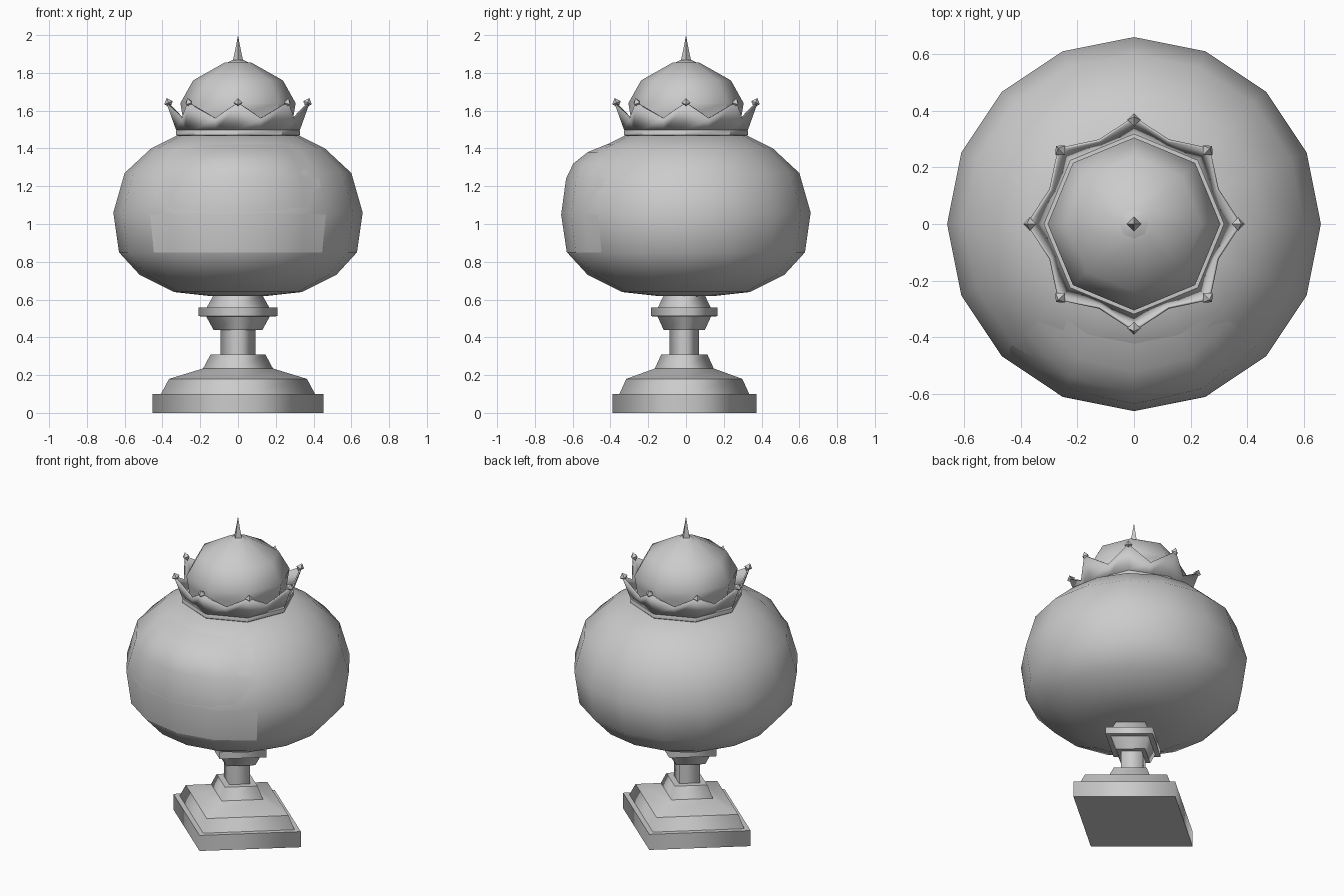
import bpy, bmesh
from math import cos, sin, pi, radians

if "Cube" in bpy.data.objects:
    bpy.data.objects.remove(bpy.data.objects["Cube"])


def make_object(name, bm, angle=40):
    bmesh.ops.recalc_face_normals(bm, faces=bm.faces)
    me = bpy.data.meshes.new(name)
    bm.to_mesh(me)
    bm.free()
    ob = bpy.data.objects.new(name, me)
    bpy.context.collection.objects.link(ob)
    bpy.ops.object.select_all(action='DESELECT')
    ob.select_set(True)
    bpy.context.view_layer.objects.active = ob
    if angle:
        bpy.ops.object.shade_smooth_by_angle(angle=radians(angle))
    return ob


def lathe(name, profile, sides, sy=1.0, y0=0.0, angle=40):
    """Revolve (radius, z) points with the given side count; ends are capped."""
    bm = bmesh.new()
    rings = []
    for r, z in profile:
        if r == 0:
            rings.append([bm.verts.new((0, y0, z))] * sides)
        else:
            rings.append([bm.verts.new((r * cos(2 * pi * i / sides),
                                        r * sin(2 * pi * i / sides) * sy + y0, z))
                          for i in range(sides)])
    for a, b in zip(rings, rings[1:]):
        for i in range(sides):
            j = (i + 1) % sides
            bm.faces.new(list(dict.fromkeys((a[i], a[j], b[j], b[i]))))
    for ring, (r, z) in ((rings[0], profile[0]), (rings[-1], profile[-1])):
        if r:
            bm.faces.new(ring)
    return make_object(name, bm, angle)


# Diamond-plan pedestal, with smooth shading around its four corners
pedestal = lathe("pedestal", [
    (.453, 0), (.453, .10), (.408, .10), (.365, .18), (.185, .235), (.145, .31),
    (.093, .31), (.093, .44), (.13, .44), (.168, .51), (.21, .512), (.21, .557),
    (.165, .559), (.128, .625)], 4, sy=.842, y0=-.009, angle=0)
pedestal.data.shade_smooth()
for e in pedestal.data.edges:
    a, b = (pedestal.data.vertices[i].co for i in e.vertices)
    e.use_edge_sharp = abs(a.z - b.z) < 1e-4

# Round body
lathe("body", [(0, .615), (.16, .62), (.34, .64), (.52, .73), (.63, .85), (.66, 1.06),
               (.60, 1.27), (.46, 1.40), (.325, 1.468), (0, 1.475)], 16)

# Slightly fuller panel on the front of the body: (body radius, bulge, z)
bm = bmesh.new()
rows = []
for r, bulge, z in [(.63, 0, .85), (.658, .002, 1.05), (.609, .025, 1.24),
                    (.546, .05, 1.32), (.48, .04, 1.38), (.42, .002, 1.42)]:
    row = []
    for k in range(-4, 5):
        t = radians(22.5 * k / 2)
        flat = cos(pi / 16) if k % 2 else 1
        rr = (r + bulge * (1 - (k / 4) ** 2)) * flat
        row.append(bm.verts.new((rr * sin(t), -rr * cos(t) - .001, z)))
    rows.append(row)
for a, b in zip(rows, rows[1:]):
    for i in range(8):
        bm.faces.new((a[i], a[i + 1], b[i + 1], b[i]))
make_object("front_panel", bm)

# Dome and finial
lathe("dome", [(.28, 1.48), (.295, 1.58), (.305, 1.64), (.238, 1.76), (.07, 1.855), (0, 1.86)], 8)
lathe("finial_disc", [(.073, 1.835), (.073, 1.845), (.03, 1.868), (0, 1.87)], 8)
lathe("finial_spike", [(.028, 1.86), (.013, 1.93), (0, 2.0)], 4)

# Crown band
lathe("crown_band", [(.318, 1.462), (.328, 1.472), (.328, 1.494), (.318, 1.508), (.29, 1.51)], 8)

# Crown wall: eight flared points with valleys between
bm = bmesh.new()
low, high = [], []
for i in range(16):
    t = pi * i / 8
    r0, r1, z1 = (.318 * cos(pi / 8), .314, 1.562) if i % 2 else (.318, .37, 1.645)
    low.append(bm.verts.new((r0 * cos(t), r0 * sin(t), 1.50)))
    high.append(bm.verts.new((r1 * cos(t), r1 * sin(t), z1)))
for i in range(16):
    j = (i + 1) % 16
    bm.faces.new((low[i], low[j], high[j], high[i]))
crown = make_object("crown_points", bm, 30)
solid = crown.modifiers.new("thickness", 'SOLIDIFY')
solid.thickness = .01

# Small bead on each crown point
for i in range(8):
    t = pi * i / 4
    bead = lathe(f"crown_bead_{i + 1}", [(0, -.027), (.024, 0), (0, .027)], 4, angle=0)
    bead.location = (.368 * cos(t), .368 * sin(t), 1.642)
    bead.rotation_euler = (0, radians(22), t)
